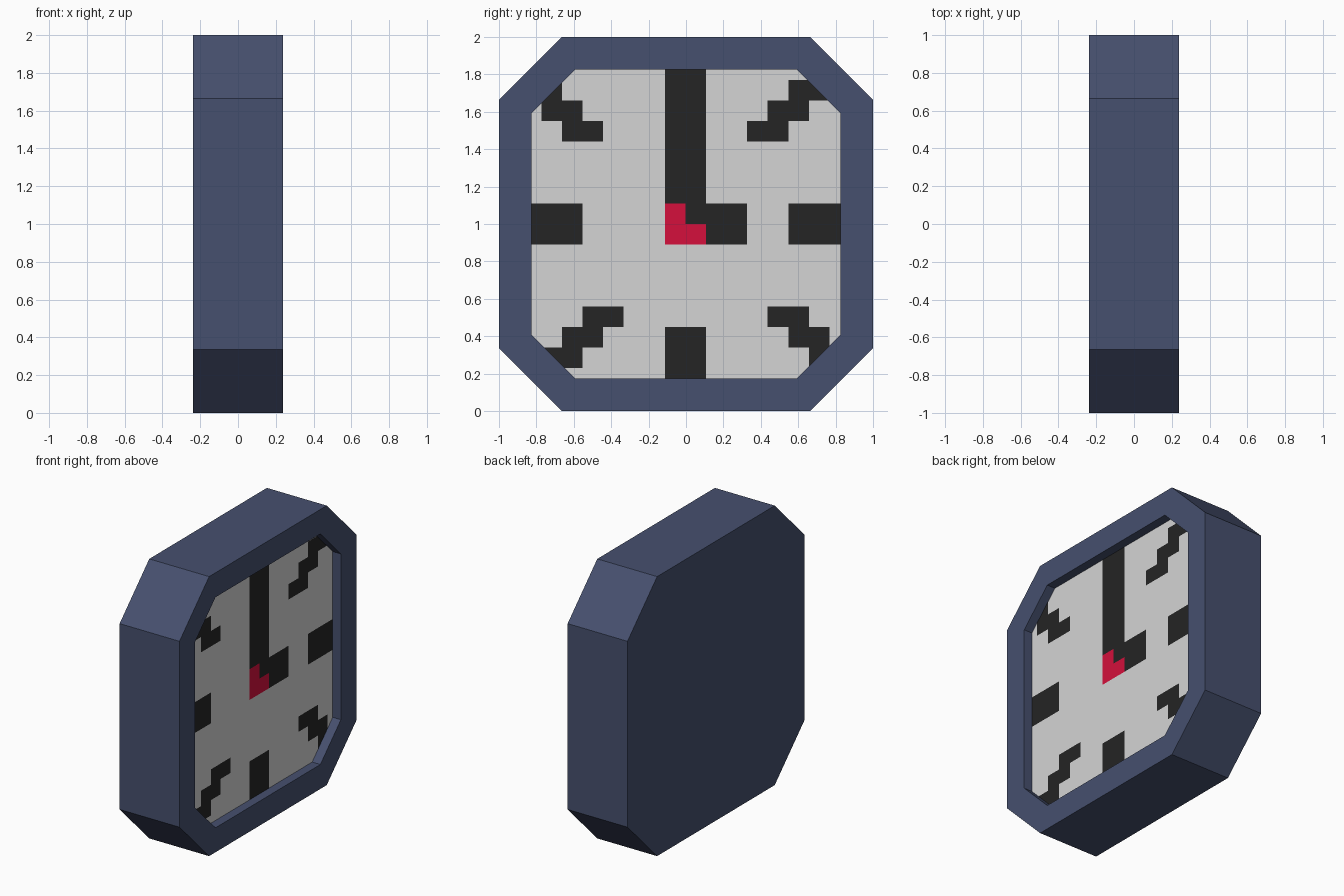
import bpy, bmesh, math

if "Cube" in bpy.data.objects:
    bpy.data.objects.remove(bpy.data.objects["Cube"])

HALF_X = 0.237      # half thickness of the case
FLOOR_X = 0.172     # recessed dial plane
P, OFF = 0.11, -0.003   # dial pixel size and horizontal shift


def material(name, rgb):
    m = bpy.data.materials.new(name)
    m.diffuse_color = (*rgb, 1)
    m.use_nodes = True
    m.node_tree.nodes["Principled BSDF"].inputs["Base Color"].default_value = m.diffuse_color
    return m


blue = material("slate blue", (0.061, 0.080, 0.156))
pale = material("pale grey", (0.66, 0.66, 0.66))
black = material("near black", (0.018, 0.018, 0.018))
red = material("red", (0.66, 0.005, 0.045))


def octagon(bm, x, half, c):
    """Ring of eight vertices in the yz plane, counter-clockwise seen from +x."""
    pts = [(half, -c), (half, c), (c, half), (-c, half),
           (-half, c), (-half, -c), (-c, -half), (c, -half)]
    return [bm.verts.new((x, y, 1 + z)) for y, z in pts]


def bridge(bm, a, b):
    for i in range(8):
        j = (i + 1) % 8
        bm.faces.new((a[i], a[j], b[j], b[i]))


def make_object(bm, name, mats):
    me = bpy.data.meshes.new(name)
    bm.to_mesh(me)
    bm.free()
    for m in mats:
        me.materials.append(m)
    ob = bpy.data.objects.new(name, me)
    bpy.context.collection.objects.link(ob)
    return ob


# Octagonal case: back, sides, front rim and recess walls
bm = bmesh.new()
rings = [octagon(bm, -HALF_X, 1, 0.665), octagon(bm, HALF_X, 1, 0.665),
         octagon(bm, HALF_X, 0.825, 0.593), octagon(bm, FLOOR_X, 0.825, 0.593)]
bm.faces.new(rings[0][::-1])
for a, b in zip(rings, rings[1:]):
    bridge(bm, a, b)
make_object(bm, "clock_case", [blue])

# Dial markings in pixel cells from the centre: (y0, y1, z0, z1)
BLACK = [(-1, 1, 1, 8), (0, 1, 0, 1), (1, 3, -1, 1),      # hands
         (-8, -5, -1, 1), (5, 8, -1, 1), (-1, 1, -8, -5)]  # straight ticks
for i in range(3):                                         # stepped diagonal ticks
    BLACK += [(3 + i, 5 + i, 4 + i, 5 + i), (-6 - i, -4 - i, 4 + i, 5 + i),
              (-5 - i, -3 - i, -5 - i, -4 - i), (4 + i, 6 + i, -5 - i, -4 - i)]
RED = [(-1, 0, -1, 1), (0, 1, -1, 0)]                      # pivot


def inside(rects, u, v):
    return any(a <= u < b and c <= v < d for a, b, c, d in rects)


# Dial cut into a pixel grid and coloured by cell
bm = bmesh.new()
bm.faces.new(octagon(bm, FLOOR_X, 0.825, 0.593))
for k in range(-7, 8):
    for co, no in (((0, k * P + OFF, 0), (0, 1, 0)), ((0, 0, 1 + k * P), (0, 0, 1))):
        bmesh.ops.bisect_plane(bm, geom=bm.verts[:] + bm.edges[:] + bm.faces[:],
                               plane_co=co, plane_no=no)
for f in bm.faces:
    c = f.calc_center_median()
    u, v = math.floor((c.y - OFF) / P), math.floor((c.z - 1) / P)
    f.material_index = 2 if inside(RED, u, v) else 1 if inside(BLACK, u, v) else 0
make_object(bm, "clock_dial", [pale, black, red])
